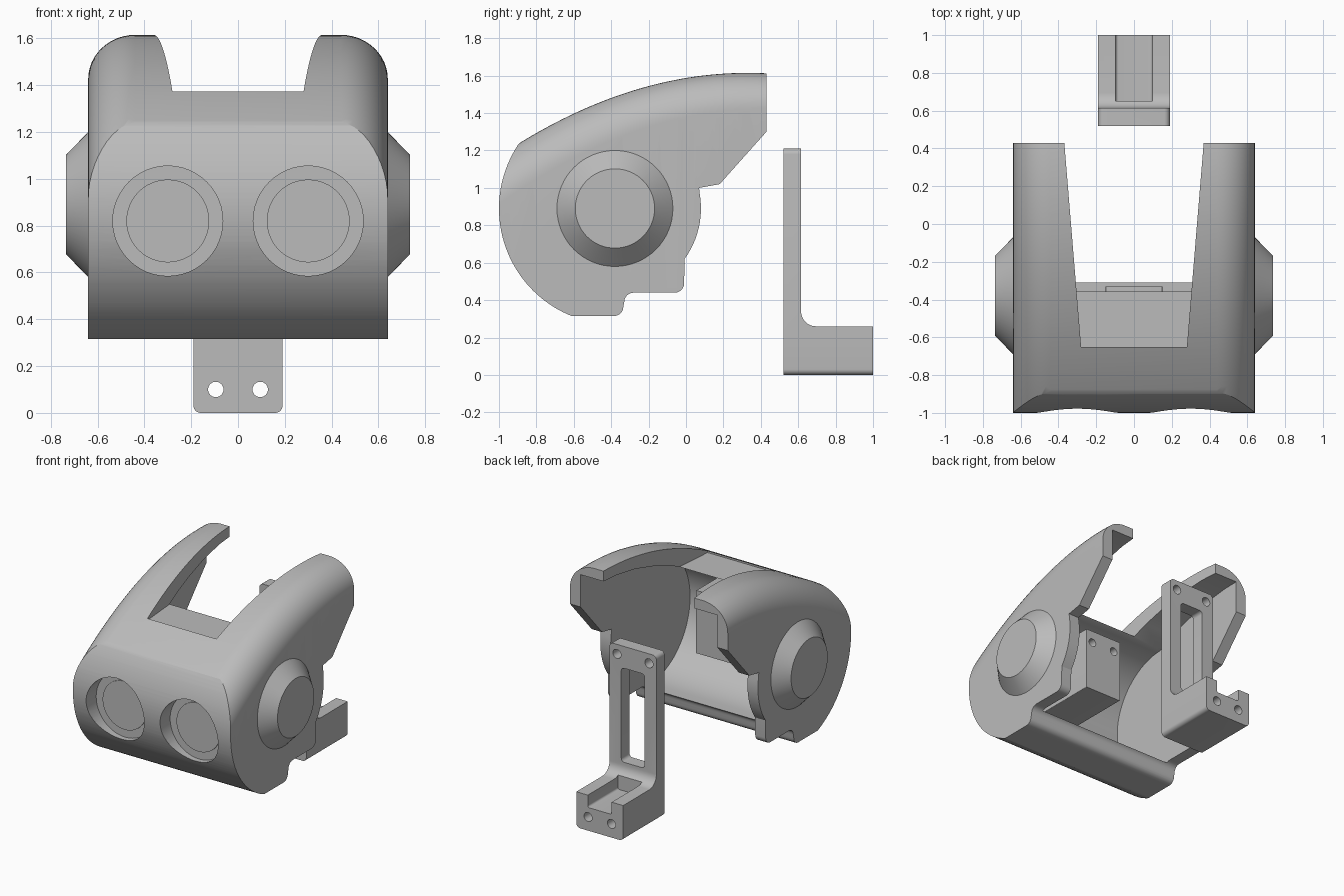
import bpy, bmesh, math
from mathutils import Vector

cube = bpy.data.objects.get("Cube")
if cube:
    bpy.data.objects.remove(cube, do_unlink=True)

grey = bpy.data.materials.new("plain grey")
grey.use_nodes = True
grey.diffuse_color = (0.5, 0.5, 0.5, 1)
grey.node_tree.nodes["Principled BSDF"].inputs["Base Color"].default_value = (0.5, 0.5, 0.5, 1)

CENTRE_Y, CENTRE_Z = -0.38, 0.89   # axis of the rounded head
HALF_W = 0.64


def loft(name, rings):
    """Solid skinned through matching rings of points, capped at both ends."""
    bm = bmesh.new()
    loops = [[bm.verts.new(p) for p in ring] for ring in rings]
    n = len(loops[0])
    for a, b in zip(loops, loops[1:]):
        for i in range(n):
            j = (i + 1) % n
            bm.faces.new((a[i], a[j], b[j], b[i]))
    bm.faces.new(loops[0])
    bm.faces.new(loops[-1])
    bmesh.ops.recalc_face_normals(bm, faces=bm.faces)
    mesh = bpy.data.meshes.new(name)
    bm.to_mesh(mesh)
    bm.free()
    ob = bpy.data.objects.new(name, mesh)
    bpy.context.collection.objects.link(ob)
    ob.data.materials.append(grey)
    return ob


def prism(name, profile, axis, lo, hi):
    """Profile extruded along an axis: x uses (y, z), y uses (x, z), z uses (x, y)."""
    place = {"x": lambda a, b, t: (t, a, b),
             "y": lambda a, b, t: (a, t, b),
             "z": lambda a, b, t: (a, b, t)}[axis]
    return loft(name, [[place(a, b, t) for a, b in profile] for t in (lo, hi)])


def arc(cx, cy, r, start, end, steps):
    return [(cx + r * math.cos(math.radians(start + (end - start) * i / steps)),
             cy + r * math.sin(math.radians(start + (end - start) * i / steps)))
            for i in range(steps + 1)]


def circle(cx, cy, r, n=48):
    return arc(cx, cy, r, 0, 360 * (n - 1) / n, n - 1)


def rounded_rect(x0, x1, z0, z1, r):
    return (arc(x0 + r, z0 + r, r, 180, 270, 6) + arc(x1 - r, z0 + r, r, 270, 360, 6)
            + arc(x1 - r, z1 - r, r, 0, 90, 6) + arc(x0 + r, z1 - r, r, 90, 180, 6))


def combine(ob, other, operation):
    mod = ob.modifiers.new("combine", "BOOLEAN")
    mod.operation, mod.object, mod.solver = operation, other, "EXACT"
    graph = bpy.context.evaluated_depsgraph_get()
    mesh = bpy.data.meshes.new_from_object(ob.evaluated_get(graph))
    ob.modifiers.clear()
    ob.data = mesh
    bpy.data.objects.remove(other, do_unlink=True)


def finish(ob):
    bpy.ops.object.select_all(action="DESELECT")
    ob.select_set(True)
    bpy.context.view_layer.objects.active = ob
    bpy.ops.object.shade_smooth_by_angle(angle=math.radians(25))


def top_height(y):
    return 1.615 - 0.252 * (y - 0.33) ** 2


# Shell: side outline extruded across the width
crown = [(-0.89 + 1.32 * i / 32, top_height(-0.89 + 1.32 * i / 32)) for i in range(33)]
outline = crown + [(0.43, 1.30), (0.18, 1.02), (0.07, 1.0)]
outline += arc(CENTRE_Y, CENTRE_Z, 0.46, 10, -36, 12)
outline += arc(-0.06, 0.49, 0.05, 0, -90, 6)
outline += arc(-0.28, 0.39, 0.05, 90, 180, 6)
outline += arc(-0.385, 0.365, 0.05, 0, -90, 6)
outline += arc(CENTRE_Y, CENTRE_Z, 0.62, 248, 147, 40)
shell = prism("head_shell", outline, "x", -HALF_W, HALF_W)

# Rounded shoulders along the swept top
rings = []
for i in range(41):
    y = -1.1 + 1.6 * i / 40
    z, r, drop = top_height(y), 0.2, 0.19 * (1 + 0.25 * (0.33 - y))
    half = [(HALF_W + r * (math.cos(a) - 1), z + drop * (math.sin(a) - 1))
            for a in (math.pi / 2 * k / 12 for k in range(13))]
    section = [(HALF_W, 0.1)] + half + [(-x, h) for x, h in reversed(half)] + [(-HALF_W, 0.1)]
    rings.append([(x, y, h) for x, h in section])
combine(shell, loft("shoulder_form", rings), "INTERSECT")

# Hollow inside, leaving side walls and a thin roof over the horns
hollow = arc(CENTRE_Y, CENTRE_Z, 0.46, 90, 270, 40)
hollow += [(0.6, 0.43), (0.6, 1.54), (0.3, 1.535), (0.1, 1.51), (-0.1, 1.46), (-0.25, 1.41)]
combine(shell, prism("hollow_cutter", hollow, "x", -0.555, 0.555), "DIFFERENCE")

# Tapered opening between the horns
opening = [(-0.28, -0.65), (0.28, -0.65), (0.383, 0.6), (-0.383, 0.6)]
combine(shell, prism("opening_cutter", opening, "z", 1.36, 2.0), "DIFFERENCE")

# Eye sockets with their discs
for side, label in ((1, "left"), (-1, "right")):
    combine(shell, prism("socket_cutter", circle(0.3 * side, 0.82, 0.235), "y", -1.2, -0.88),
            "DIFFERENCE")
    finish(prism(label + "_eye_disc", circle(0.3 * side, 0.82, 0.177), "y", -0.888, -0.875))
finish(shell)

# Ear caps: tapered discs on the cheeks
for side, label in ((1, "left"), (-1, "right")):
    finish(loft(label + "_ear_cap",
                [[(side * x, y, z) for y, z in circle(CENTRE_Y, CENTRE_Z, r, 64)]
                 for x, r in ((0.63, 0.31), (0.64, 0.31), (0.735, 0.212))]))

# Mounting block inside the head
mount = prism("inner_mount", rounded_rect(-0.15, 0.15, 0.78, 1.24, 0.005), "y", -0.8, -0.33)
for x in (-0.095, 0.095):
    combine(mount, prism("hole_cutter", circle(x, 1.15, 0.03, 24), "y", -0.45, -0.2), "DIFFERENCE")
finish(mount)

# Rear bracket: L-shaped side outline trimmed to rounded corners
bracket_side = [(0.52, 0), (1.0, 0), (1.0, 0.26)]
bracket_side += arc(0.695, 0.34, 0.08, 270, 180, 8) + [(0.615, 1.21), (0.52, 1.21)]
bracket = prism("rear_bracket", bracket_side, "x", -0.19, 0.19)
combine(bracket, prism("corner_form", rounded_rect(-0.19, 0.19, 0, 1.21, 0.03), "y", 0.4, 1.1),
        "INTERSECT")

# Bracket window, channel and screw holes
combine(bracket, prism("window_cutter", rounded_rect(-0.095, 0.095, 0.36, 1.05, 0.025),
                       "y", 0.4, 0.7), "DIFFERENCE")
combine(bracket, prism("channel_cutter", rounded_rect(-0.097, 0.097, 0.17, 0.5, 0.015),
                       "y", 0.65, 1.1), "DIFFERENCE")
for x, z in ((0.095, 0.1), (-0.095, 0.1), (0.13, 1.14), (-0.13, 1.14)):
    combine(bracket, prism("hole_cutter", circle(x, z, 0.033, 24), "y", 0.4, 1.1), "DIFFERENCE")
finish(bracket)
